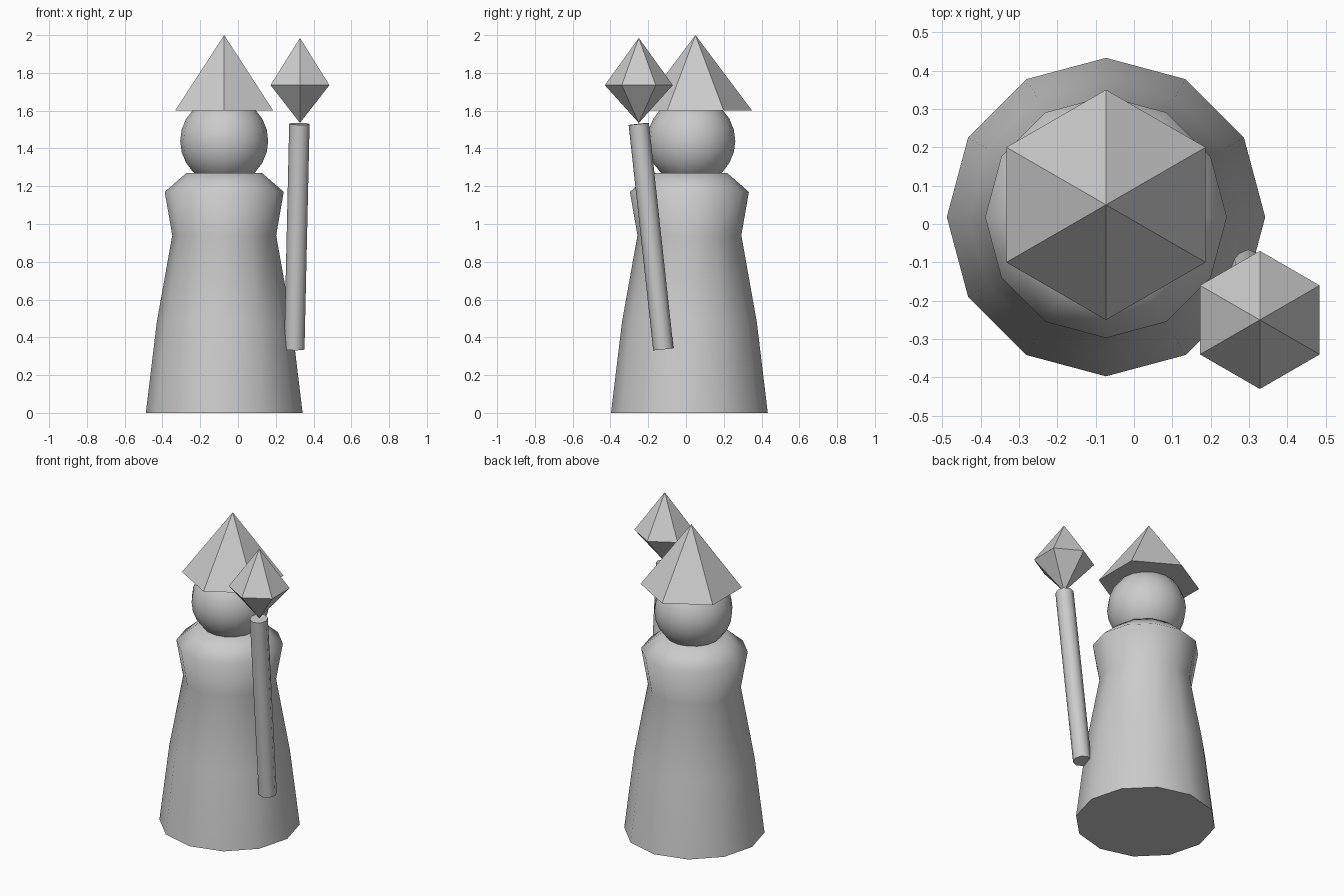
import bpy
import bmesh
from math import cos, sin, pi, radians
from mathutils import Vector

default = bpy.data.objects.get("Cube")
if default:
    bpy.data.objects.remove(default, do_unlink=True)

# Single plain colour
COLOUR = (0.6, 0.6, 0.6, 1.0)
grey = bpy.data.materials.new("plain grey")
grey.use_nodes = True
grey.diffuse_color = COLOUR
grey.node_tree.nodes["Principled BSDF"].inputs["Base Color"].default_value = COLOUR


def finish(bm, name, location, smooth_angle=None):
    """Turn a bmesh into a named, coloured object."""
    bmesh.ops.remove_doubles(bm, verts=bm.verts, dist=1e-5)
    bmesh.ops.recalc_face_normals(bm, faces=bm.faces)
    mesh = bpy.data.meshes.new(name)
    bm.to_mesh(mesh)
    bm.free()
    obj = bpy.data.objects.new(name, mesh)
    obj.location = location
    mesh.materials.append(grey)
    bpy.context.collection.objects.link(obj)
    if smooth_angle:
        bpy.ops.object.select_all(action="DESELECT")
        obj.select_set(True)
        bpy.context.view_layer.objects.active = obj
        bpy.ops.object.shade_smooth_by_angle(angle=radians(smooth_angle))
    return obj


def turned(name, profile, sides, location, smooth_angle=None):
    """Sweep a (radius, height) profile around z; open ends get caps."""
    bm = bmesh.new()
    rings = []
    for r, z in profile:
        if r == 0:
            rings.append([bm.verts.new((0, 0, z))] * sides)
        else:
            angles = [pi / 2 + 2 * pi * i / sides for i in range(sides)]
            rings.append([bm.verts.new((r * cos(a), r * sin(a), z)) for a in angles])
    for low, high in zip(rings, rings[1:]):
        for i in range(sides):
            j = (i + 1) % sides
            quad = (low[i], low[j], high[j], high[i])
            bm.faces.new(list(dict.fromkeys(quad)))
    for ring, (r, z) in zip((rings[0], rings[-1]), (profile[0], profile[-1])):
        if r > 0:
            bm.faces.new(ring)
    return finish(bm, name, location, smooth_angle)


# Robe with a pinched waist and sloping shoulders
robe = [(0.415, 0), (0.357, 0.48), (0.275, 0.94), (0.315, 1.17), (0.2, 1.27)]
turned("robe", robe, 12, (-0.073, 0.018, 0), 70)

# Head
bm = bmesh.new()
bmesh.ops.create_uvsphere(bm, u_segments=16, v_segments=12, radius=0.233)
finish(bm, "head", (-0.073, 0.028, 1.44), 60)

# Six-sided pointed hat
turned("hat", [(0.3, 0), (0, 0.4)], 6, (-0.073, 0.05, 1.6))

# Leaning staff
bottom, top = Vector((0.298, -0.12, 0.337)), Vector((0.325, -0.25, 1.53))
axis = top - bottom
staff = turned("staff", [(0.054, 0), (0.054, axis.length)], 8, bottom, 60)
staff.rotation_mode = "QUATERNION"
staff.rotation_quaternion = Vector((0, 0, 1)).rotation_difference(axis)

# Six-sided crystal over the staff
turned("crystal", [(0, -0.2), (0.18, 0), (0, 0.25)], 6, (0.328, -0.25, 1.735))
